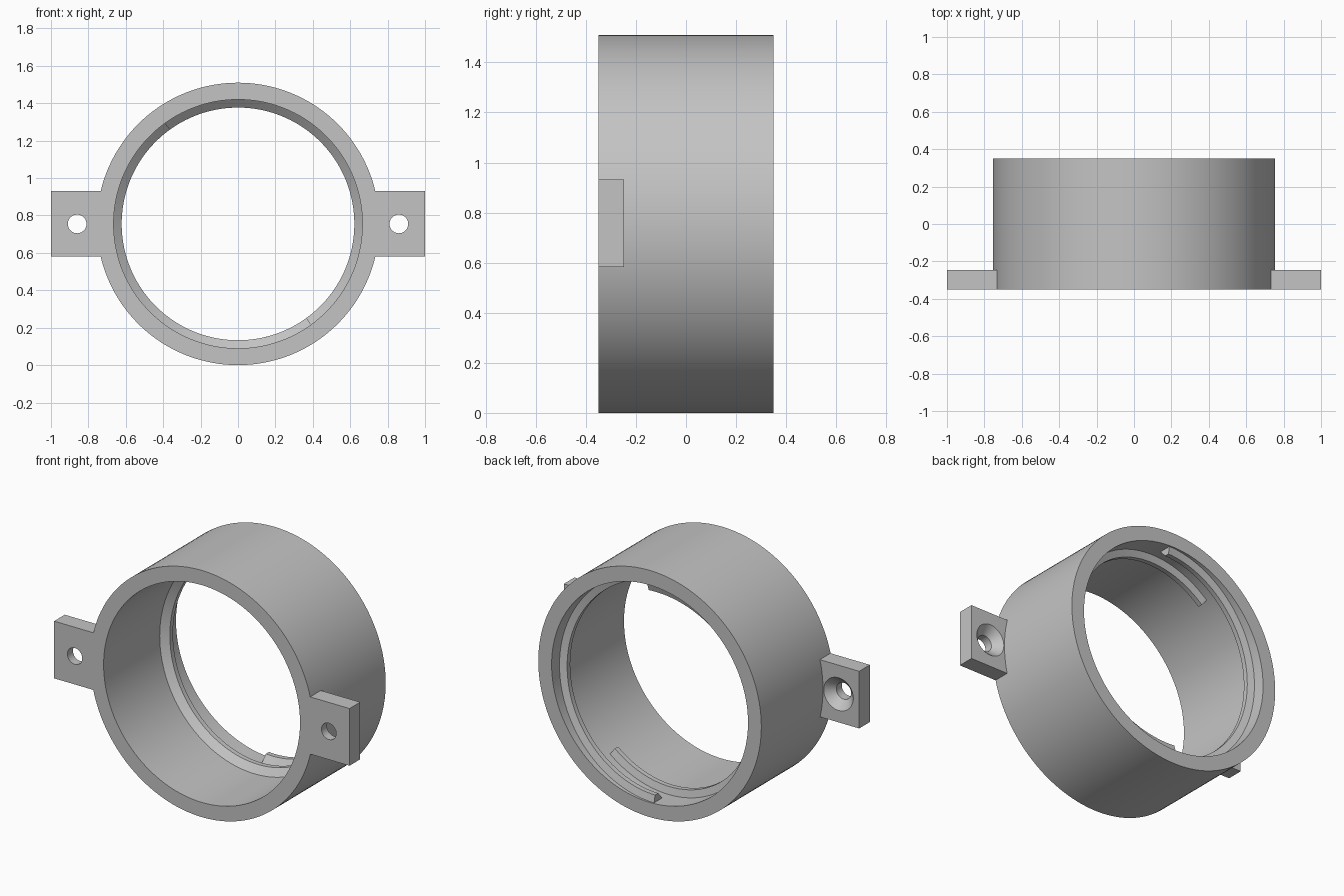
import bpy, bmesh
from math import cos, sin, pi, radians

cube = bpy.data.objects.get("Cube")
if cube:
    bpy.data.objects.remove(cube, do_unlink=True)

CENTRE_Z = 0.755
OUTER, BORE, CREST = 0.755, 0.665, 0.622
FRONT, BACK = -0.35, 0.35

grey = bpy.data.materials.new("plain grey")
grey.use_nodes = True
grey.diffuse_color = (0.55, 0.55, 0.55, 1)
grey.node_tree.nodes["Principled BSDF"].inputs["Base Color"].default_value = (0.55, 0.55, 0.55, 1)


def sweep(name, sections, closed):
    """Skin a closed cross-section along a list of rings of points."""
    bm = bmesh.new()
    rings = [[bm.verts.new(p) for p in s] for s in sections]
    n = len(rings[0])
    pairs = list(zip(rings, rings[1:]))
    if closed:
        pairs.append((rings[-1], rings[0]))
    else:
        bm.faces.new(rings[0])
        bm.faces.new(rings[-1])
    for a, b in pairs:
        for i in range(n):
            j = (i + 1) % n
            bm.faces.new((a[i], a[j], b[j], b[i]))
    bmesh.ops.recalc_face_normals(bm, faces=bm.faces[:])
    mesh = bpy.data.meshes.new(name)
    bm.to_mesh(mesh)
    bm.free()
    obj = bpy.data.objects.new(name, mesh)
    bpy.context.collection.objects.link(obj)
    mesh.materials.append(grey)
    return obj


def select_only(obj):
    bpy.ops.object.select_all(action='DESELECT')
    obj.select_set(True)
    bpy.context.view_layer.objects.active = obj


def smooth(obj):
    select_only(obj)
    bpy.ops.object.shade_smooth_by_angle(angle=radians(30))


def around(profile, angle, shift=0.0, x=0.0):
    """Place a (radius, y) profile at an angle about a front-to-back axis."""
    return [(x + r * cos(angle), y + shift, CENTRE_Z + r * sin(angle)) for r, y in profile]


# Main tube
wall = [(BORE, FRONT), (OUTER, FRONT), (OUTER, BACK), (BORE, BACK)]
SEGMENTS = 144
smooth(sweep("ring_body", [around(wall, 2 * pi * i / SEGMENTS) for i in range(SEGMENTS)], True))

# Two opposite helical thread ridges inside the back of the bore
ridge = [(BORE + 0.01, -0.06), (CREST, -0.015), (CREST, 0.015), (BORE + 0.01, 0.03)]
STEPS, SPAN, START_Y, RISE = 90, radians(218), 0.15, 0.165
for name, start in (("upper_thread", 126), ("lower_thread", -54)):
    sections = [around(ridge, radians(start) - SPAN * i / STEPS, START_Y + RISE * i / STEPS)
                for i in range(STEPS + 1)]
    smooth(sweep(name, sections, False))

# Mounting lugs with holes countersunk from the back
LUG_BACK, HOLE_X = -0.247, 0.86
drill = [(0.0, FRONT - 0.05), (0.05, FRONT - 0.05), (0.05, LUG_BACK - 0.05),
         (0.11, LUG_BACK + 0.01), (0.0, LUG_BACK + 0.01)]
for name, side in (("left_lug", 1), ("right_lug", -1)):
    bpy.ops.mesh.primitive_cube_add(size=1, location=(side * 0.845, (FRONT + LUG_BACK) / 2, CENTRE_Z + 0.002))
    lug = bpy.context.object
    lug.name = name
    lug.scale = (0.31, LUG_BACK - FRONT, 0.35)
    bpy.ops.object.transform_apply(location=True, rotation=False, scale=True)
    lug.data.materials.append(grey)
    cutter = sweep("hole_cutter", [around(drill, 2 * pi * i / 48, x=side * HOLE_X) for i in range(48)], True)
    bm = bmesh.new()
    bm.from_mesh(cutter.data)
    bmesh.ops.remove_doubles(bm, verts=bm.verts[:], dist=0.0001)
    bmesh.ops.recalc_face_normals(bm, faces=bm.faces[:])
    bm.to_mesh(cutter.data)
    bm.free()
    cutter.hide_render = True
    cut = lug.modifiers.new("hole", 'BOOLEAN')
    cut.operation, cut.object, cut.solver = 'DIFFERENCE', cutter, 'EXACT'
    select_only(lug)
    bpy.ops.object.modifier_apply(modifier=cut.name)
    bpy.data.objects.remove(cutter, do_unlink=True)
    smooth(lug)
